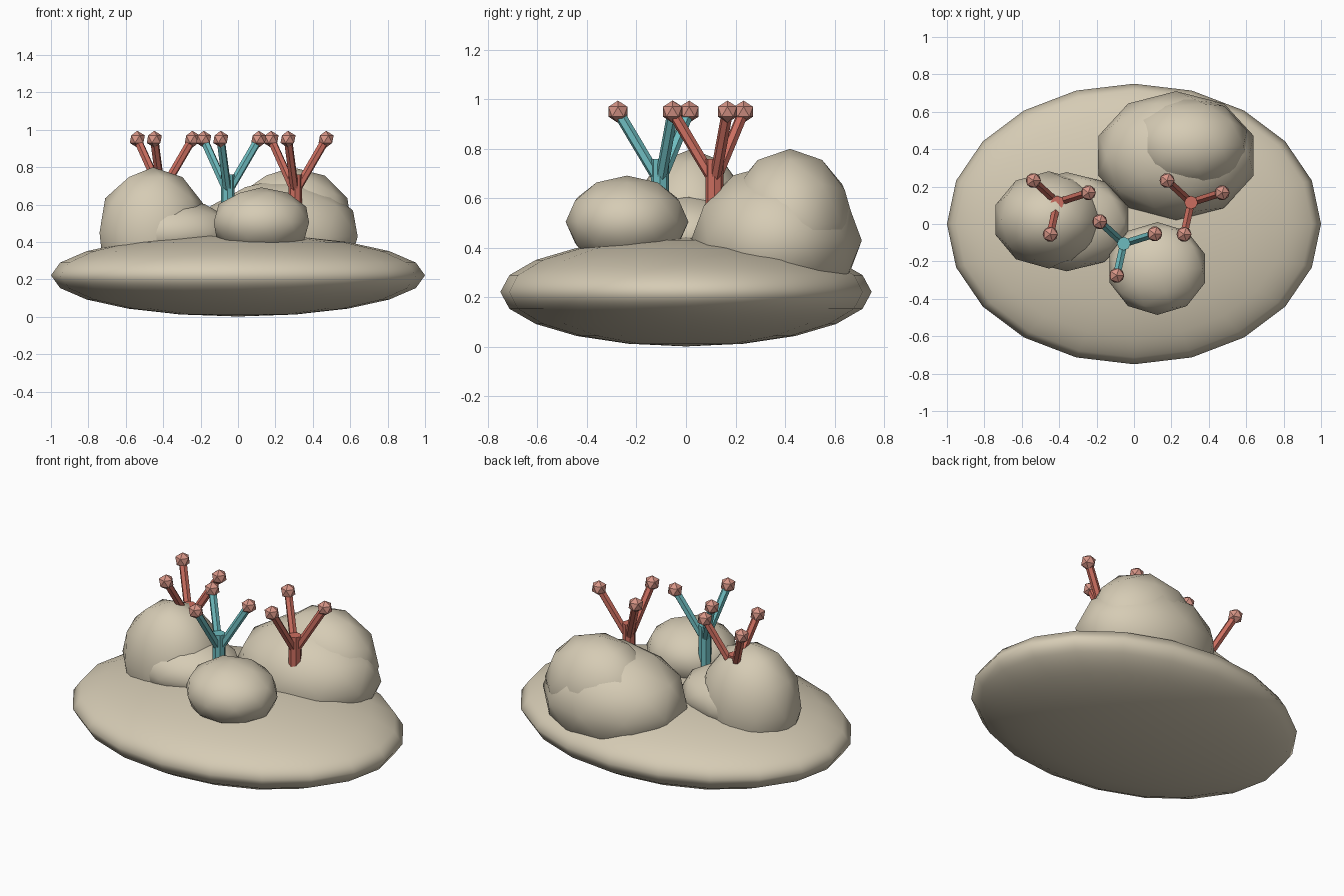
import bpy, math
from mathutils import Vector

if "Cube" in bpy.data.objects:
    bpy.data.objects.remove(bpy.data.objects["Cube"])


def material(name, rgb):
    m = bpy.data.materials.new(name)
    m.diffuse_color = (*rgb, 1)
    m.use_nodes = True
    m.node_tree.nodes["Principled BSDF"].inputs["Base Color"].default_value = m.diffuse_color
    return m


SAND = material("sand stone", (0.67, 0.60, 0.46))
RED = material("coral red", (0.60, 0.155, 0.115))
TEAL = material("coral teal", (0.155, 0.50, 0.52))
PINK = material("tip pink", (0.68, 0.30, 0.24))


def finish(name, mat, smooth=False):
    o = bpy.context.object
    o.name = name
    o.data.materials.append(mat)
    if smooth:
        bpy.ops.object.shade_smooth()
    return o


def rock(name, loc, radii):
    bpy.ops.mesh.primitive_ico_sphere_add(subdivisions=2, radius=1, location=loc)
    finish(name, SAND, True).scale = radii


def rod(name, a, b, r, sides, mat):
    a, b = Vector(a), Vector(b)
    d = b - a
    bpy.ops.mesh.primitive_cylinder_add(vertices=sides, radius=r, depth=d.length,
                                        location=(a + b) / 2)
    o = finish(name, mat)
    o.rotation_euler = d.to_track_quat('Z', 'Y').to_euler()


# flat sand mound
bpy.ops.mesh.primitive_uv_sphere_add(segments=20, ring_count=10, radius=1,
                                     location=(0, 0, 0.222))
finish("sand_base", SAND, True).scale = (1, 0.75, 0.22)

# boulders
rock("back_rock_lower", (0.225, 0.365, 0.43), (0.436, 0.345, 0.31))
rock("back_rock_upper", (0.29, 0.42, 0.50), (0.33, 0.26, 0.30))
rock("left_rock_tall", (-0.455, 0.022, 0.45), (0.30, 0.26, 0.35))
rock("left_rock_low", (-0.36, 0.012, 0.45), (0.345, 0.265, 0.18))
rock("front_rock", (0.125, -0.238, 0.505), (0.268, 0.248, 0.187))

# branching corals: a stem, three arms and round tips
corals = [("left_coral", -0.41, 0.115, RED),
          ("right_coral", 0.305, 0.115, RED),
          ("middle_coral", -0.055, -0.105, TEAL)]
for name, x, y, mat in corals:
    rod(name + "_stem", (x, y, 0.36), (x, y, 0.76), 0.036, 8, mat)
    for i in range(3):
        a = math.radians(17.5 + 120 * i)
        tip = (x + 0.174 * math.cos(a), y + 0.174 * math.sin(a), 0.95)
        rod(f"{name}_arm_{i + 1}", (x, y, 0.665), tip, 0.023, 6, mat)
        bpy.ops.mesh.primitive_ico_sphere_add(subdivisions=1, radius=0.045, location=tip)
        finish(f"{name}_tip_{i + 1}", PINK)
